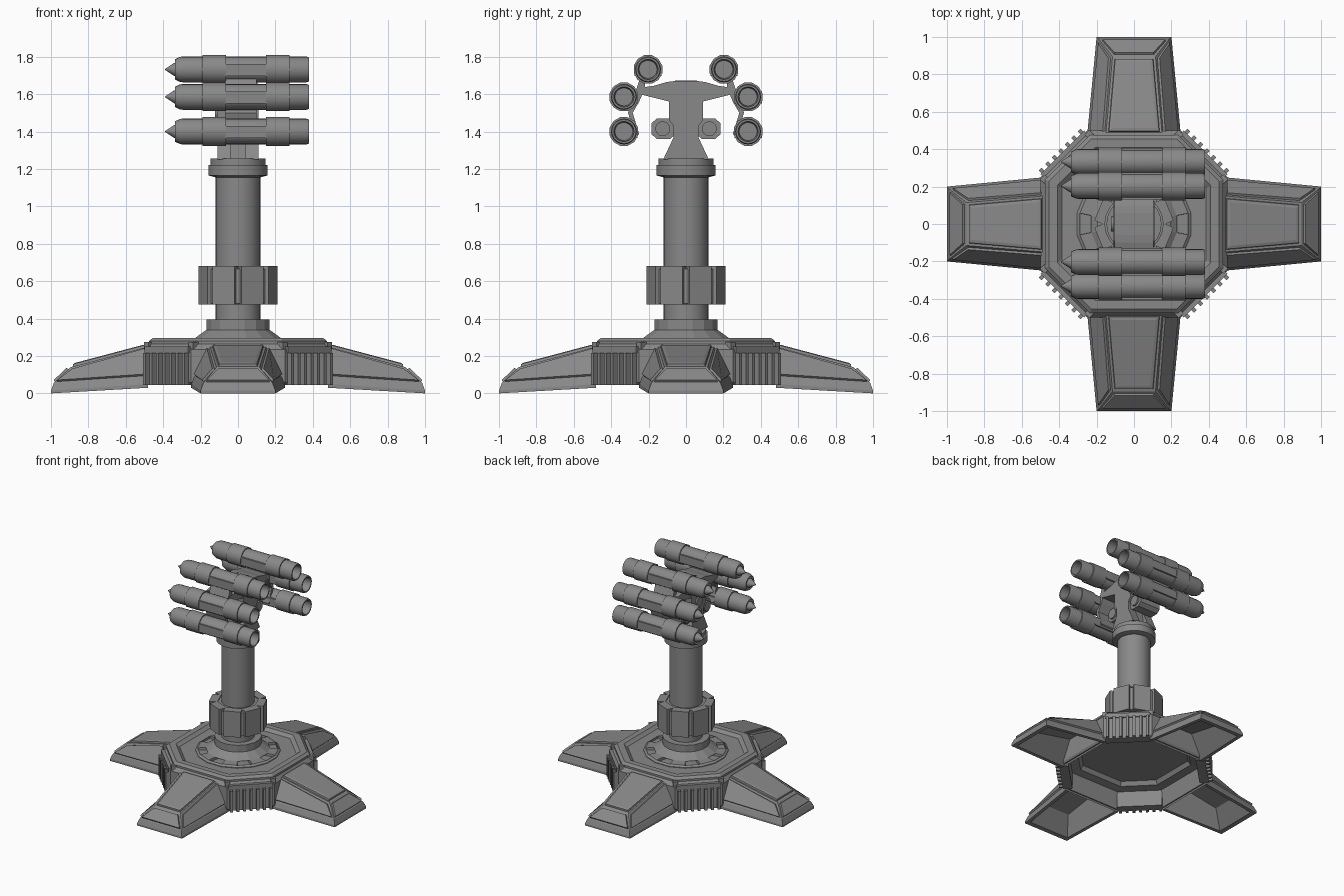
import bpy, bmesh, math
from mathutils import Matrix

if "Cube" in bpy.data.objects:
    bpy.data.objects.remove(bpy.data.objects["Cube"])

metal = bpy.data.materials.new("grey metal")
metal.use_nodes = True
GREY = (0.25, 0.25, 0.25, 1)
metal.diffuse_color = GREY
metal.node_tree.nodes["Principled BSDF"].inputs["Base Color"].default_value = GREY


def finish(name, bm, smooth=False, matrix=None):
    if matrix:
        bm.transform(matrix)
    mesh = bpy.data.meshes.new(name)
    bm.to_mesh(mesh)
    bm.free()
    mesh.materials.append(metal)
    ob = bpy.data.objects.new(name, mesh)
    bpy.context.collection.objects.link(ob)
    if smooth:
        bpy.ops.object.select_all(action='DESELECT')
        ob.select_set(True)
        bpy.context.view_layer.objects.active = ob
        bpy.ops.object.shade_smooth_by_angle(angle=math.radians(32))


def loft(rings):
    """Skin a stack of equal-length point rings and cap both ends."""
    bm = bmesh.new()
    loops = [[bm.verts.new(p) for p in ring] for ring in rings]
    n = len(loops[0])
    for a, b in zip(loops, loops[1:]):
        for i in range(n):
            j = (i + 1) % n
            bm.faces.new((a[i], a[j], b[j], b[i]))
    bm.faces.new(loops[0][::-1])
    bm.faces.new(loops[-1])
    bmesh.ops.recalc_face_normals(bm, faces=bm.faces)
    bm.normal_update()
    return bm


def turned(profile, sides, phase=0.0):
    """Rings of (radius, z) around the z axis."""
    turn = [phase + math.tau * i / sides for i in range(sides)]
    return loft([[(r * math.cos(t), r * math.sin(t), z) for t in turn] for r, z in profile])


def prism(outline, x0, x1):
    return loft([[(x, y, z) for y, z in outline] for x in (x0, x1)])


def box(x0, x1, y0, y1, z0, z1):
    return prism([(y0, z0), (y1, z0), (y1, z1), (y0, z1)], x0, x1)


def spin(angle):
    return Matrix.Rotation(angle, 4, 'Z')


def mirrored(points):
    return points + [(-y, z) for y, z in reversed(points)]


# Base hull: chamfered octagon with stepped rim, hollow underneath
def octagon(a, z):
    h = a / 2
    return [(a, -h, z), (a, h, z), (h, a, z), (-h, a, z),
            (-a, h, z), (-a, -h, z), (-h, -a, z), (h, -a, z)]


hull = [(.36, .21), (.38, .18), (.44, .17), (.47, .045), (.49, .045), (.5, .06), (.5, .235),
        (.475, .265), (.475, .28), (.455, .297), (.41, .297), (.385, .275), (.28, .275)]
finish("base_hull", loft([octagon(a, z) for a, z in hull]))

# Turntable with eight sunken notches
bm = turned([(.31, .25), (.31, .28), (.295, .292), (.18, .3), (.16, .3)], 16, math.pi / 16)
tops = [f for f in bm.faces if len(f.verts) == 4 and abs(f.calc_center_median().z - .296) < .002]
for f in tops:
    c = f.calc_center_median()
    if round(math.atan2(c.y, c.x) / (math.pi / 8)) % 2 == 0:
        bmesh.ops.inset_region(bm, faces=[f], thickness=.003, depth=0)
        bmesh.ops.translate(bm, verts=f.verts, vec=(0, 0, -.035))
finish("turntable", bm)


# Four splayed hollow feet with raised armour panels
def foot_ring(x0, w0, z0, x1, w1, z1):
    return [(x0, -w0, z0), (x1, -w1, z1), (x1, w1, z1), (x0, w0, z0)]


for k in range(4):
    bm = loft([foot_ring(.48, .13, .215, .86, .095, .12), foot_ring(.48, .225, .03, .965, .175, .002),
               foot_ring(.48, .25, .03, 1, .2, 0), foot_ring(.48, .25, .05, 1, .2, .015),
               foot_ring(.48, .238, .085, .985, .185, .055), foot_ring(.48, .15, .25, .895, .115, .14)])
    panels = [f for f in bm.faces if f.normal.z > .05 and f.calc_center_median().z > .08]
    top = max(panels, key=lambda f: f.normal.z)
    bmesh.ops.inset_individual(bm, faces=panels, thickness=.018, depth=0)
    bmesh.ops.inset_individual(bm, faces=panels, thickness=.004, depth=.012)
    bmesh.ops.inset_individual(bm, faces=[top], thickness=.022, depth=.004)
    finish("foot", bm, matrix=spin(k * math.pi / 2))

# Cooling vents on the diagonal walls, and rim corner caps
for k in range(4):
    m = spin(math.pi / 4 + k * math.pi / 2)
    finish("vent_frame", box(.51, .542, -.165, .165, .215, .25), matrix=m)
    finish("vent_housing", box(.465, .533, -.165, .165, .045, .22), matrix=m)
    for i in range(7):
        y = (i - 3) * .049
        finish("vent_fin", box(.52, .562, y - .01, y + .01, .045, .215), matrix=m)
    for s in (-1, 1):
        finish("rim_cap", box(.485, .525, s * .168 - .018, s * .168 + .018, .235, .275), matrix=m)

# Column with collars
finish("column_foot", turned([(.235, .295), (.172, .34), (.172, .395), (.12, .395)], 16, math.pi / 16))
finish("column", turned([(.12, .36), (.12, 1.2)], 32), True)
finish("column_collar", turned([(.12, 1.155), (.158, 1.165), (.158, 1.22), (.147, 1.222),
                                (.147, 1.255), (.11, 1.255)], 24), True)

# Clamp ring with eight broad raised blocks
finish("clamp_ring", turned([(.18, .475), (.198, .48), (.198, .665), (.17, .672)], 16, math.pi / 16))
for k in range(8):
    finish("clamp_block", box(.14, .203, -.064, .064, .475, .68),
           matrix=spin(math.pi / 8 + k * math.pi / 4))

# Head: two side cheeks around a narrower core, with a hub on the nose side
lay = Matrix.Rotation(math.pi / 2, 4, 'Y')
cheek = mirrored([(.122, 1.25), (.066, 1.37), (.066, 1.43), (.09, 1.46), (.09, 1.58)])
core = mirrored([(.065, 1.25), (.045, 1.4), (.06, 1.6)])
for s in (-1, 1):
    finish("head_cheek", prism(cheek, s * .04, s * .11))
finish("head_core", prism(core, -.06, .06))
finish("head_hub", turned([(.04, -.122), (.04, -.1)], 16), True, Matrix.Translation((0, 0, 1.5)) @ lay)

# Cross wing carrying the launchers
wing = mirrored([(.09, 1.56), (.17, 1.58), (.25, 1.6), (.25, 1.633), (.17, 1.645), (.1, 1.665), (.06, 1.67)])
finish("cross_wing", prism(wing, -.105, .105))
for x in (-.045, .045):
    finish("wing_rib", box(x - .006, x + .006, -.06, .06, 1.66, 1.674))

# Launcher mounts and side motors
mount = [(.215, 1.69), (.22, 1.63), (.25, 1.56), (.285, 1.5), (.25, 1.385),
         (.27, 1.37), (.31, 1.5), (.275, 1.6), (.24, 1.7)]
motor = [(.05, 1.39), (.085, 1.36), (.155, 1.36), (.184, 1.385), (.184, 1.445),
         (.155, 1.47), (.085, 1.47), (.05, 1.44)]
for s in (-1, 1):
    finish("launcher_mount", prism([(s * y, z) for y, z in mount], -.07, .1))
    finish("side_motor", prism([(s * y, z) for y, z in motor], -.09, .09))
    place = Matrix.Translation((0, s * .125, 1.415)) @ lay
    finish("motor_hub", turned([(.04, -.105), (.04, .105)], 12), True, place)

# Six launch tubes, nose toward -x and hollow tail toward +x
tube = [(.03, -.33), (.054, -.338), (.067, -.31), (.069, -.295), (.069, .365),
        (.064, .38), (.054, .38), (.048, .3)]
band_rows = ((-.19, -.065), (.15, .275))
for s in (-1, 1):
    for y, z in ((.203, 1.732), (.332, 1.585), (.332, 1.4)):
        place = Matrix.Translation((0, s * y, z)) @ lay
        finish("launch_tube", turned(tube, 20), True, place)
        finish("missile_nose", turned([(.036, -.325), (.034, -.342), (.002, -.39)], 16), True, place)
        for a, b in band_rows:
            finish("tube_band", turned([(.079, a), (.079, b)], 12, math.pi / 12), True, place)
        for t in (-1, 1):
            plate = box(-.07, .155, t * .06, t * .073, -.035, .03)
            finish("tube_plate", plate, False, Matrix.Translation((0, s * y, z)))
